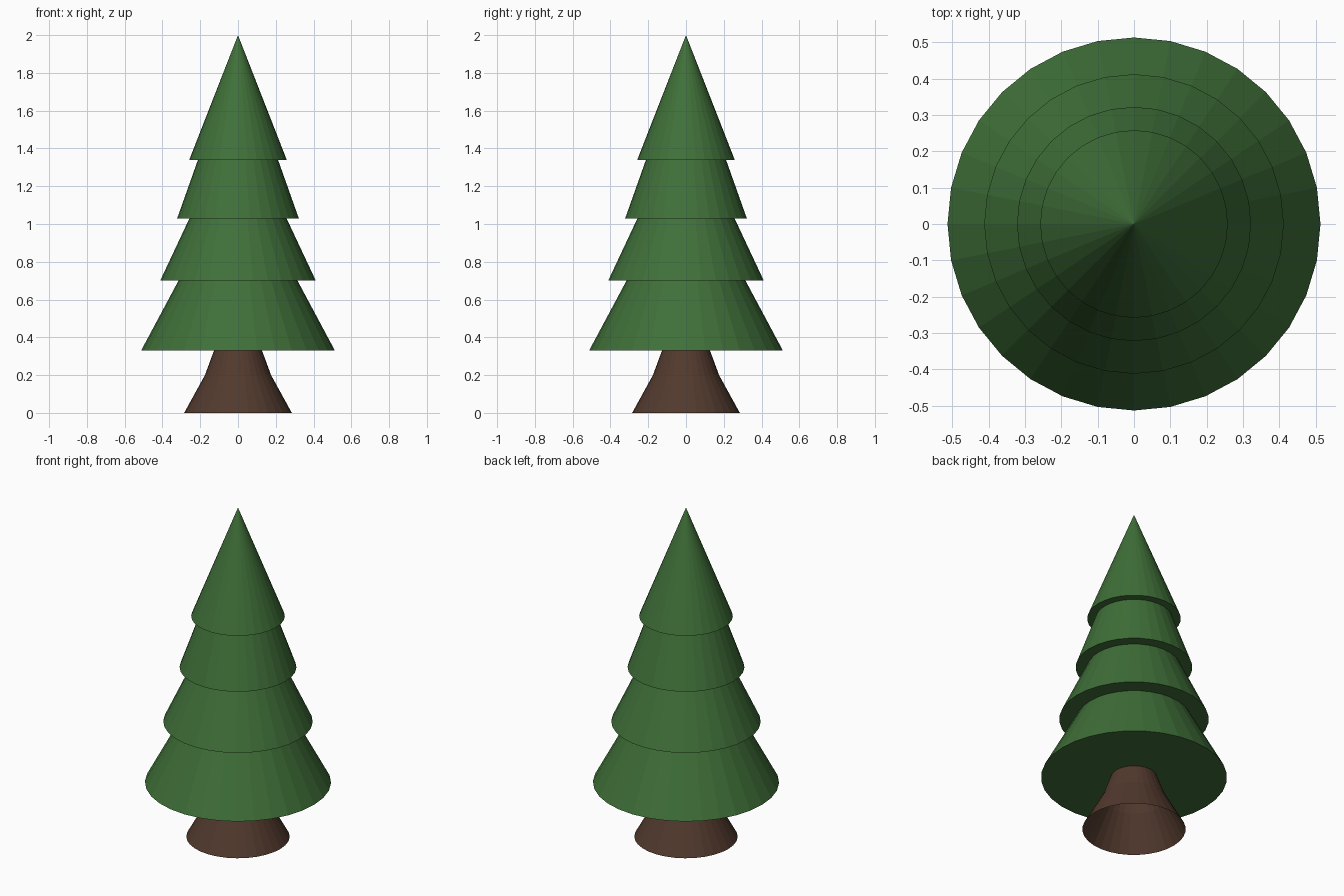
import bpy, bmesh
from math import sin, cos, pi

if "Cube" in bpy.data.objects:
    bpy.data.objects.remove(bpy.data.objects["Cube"])

SIDES = 32


def material(name, rgb):
    m = bpy.data.materials.new(name)
    m.diffuse_color = (*rgb, 1)
    m.use_nodes = True
    m.node_tree.nodes["Principled BSDF"].inputs["Base Color"].default_value = m.diffuse_color
    return m


def lathe(name, profile, mat):
    """Revolve (radius, z) points, listed bottom to top, around z; radius 0 makes a tip."""
    bm = bmesh.new()
    rings = []
    for r, z in profile:
        if r == 0:
            rings.append([bm.verts.new((0, 0, z))] * SIDES)
        else:
            rings.append([bm.verts.new((r * cos(2 * pi * i / SIDES),
                                        r * sin(2 * pi * i / SIDES), z))
                          for i in range(SIDES)])
    for low, high in zip(rings, rings[1:]):
        for i in range(SIDES):
            j = (i + 1) % SIDES
            corners = dict.fromkeys((low[i], low[j], high[j], high[i]))
            bm.faces.new(list(corners))
    mesh = bpy.data.meshes.new(name)
    bm.to_mesh(mesh)
    bm.free()
    mesh.materials.append(mat)
    obj = bpy.data.objects.new(name, mesh)
    bpy.context.collection.objects.link(obj)
    return obj


bark = material("bark", (0.085, 0.042, 0.027))
needles = material("needles", (0.05, 0.16, 0.04))

# Flared trunk, open underneath, ending at the foliage
lathe("trunk", [(0.285, 0), (0.175, 0.2), (0.127, 0.33)], bark)

# Four stacked tiers with flat undersides: (bottom radius, bottom z, top radius)
tiers = [(0.513, 0.33, 0.315), (0.412, 0.70, 0.257),
         (0.322, 1.03, 0.212), (0.258, 1.34, 0)]
tops = [t[1] for t in tiers[1:]] + [2.0]
profile = [(0, tiers[0][1])]
for (r_low, z_low, r_high), z_high in zip(tiers, tops):
    profile += [(r_low, z_low), (r_high, z_high)]
lathe("foliage", profile, needles)
